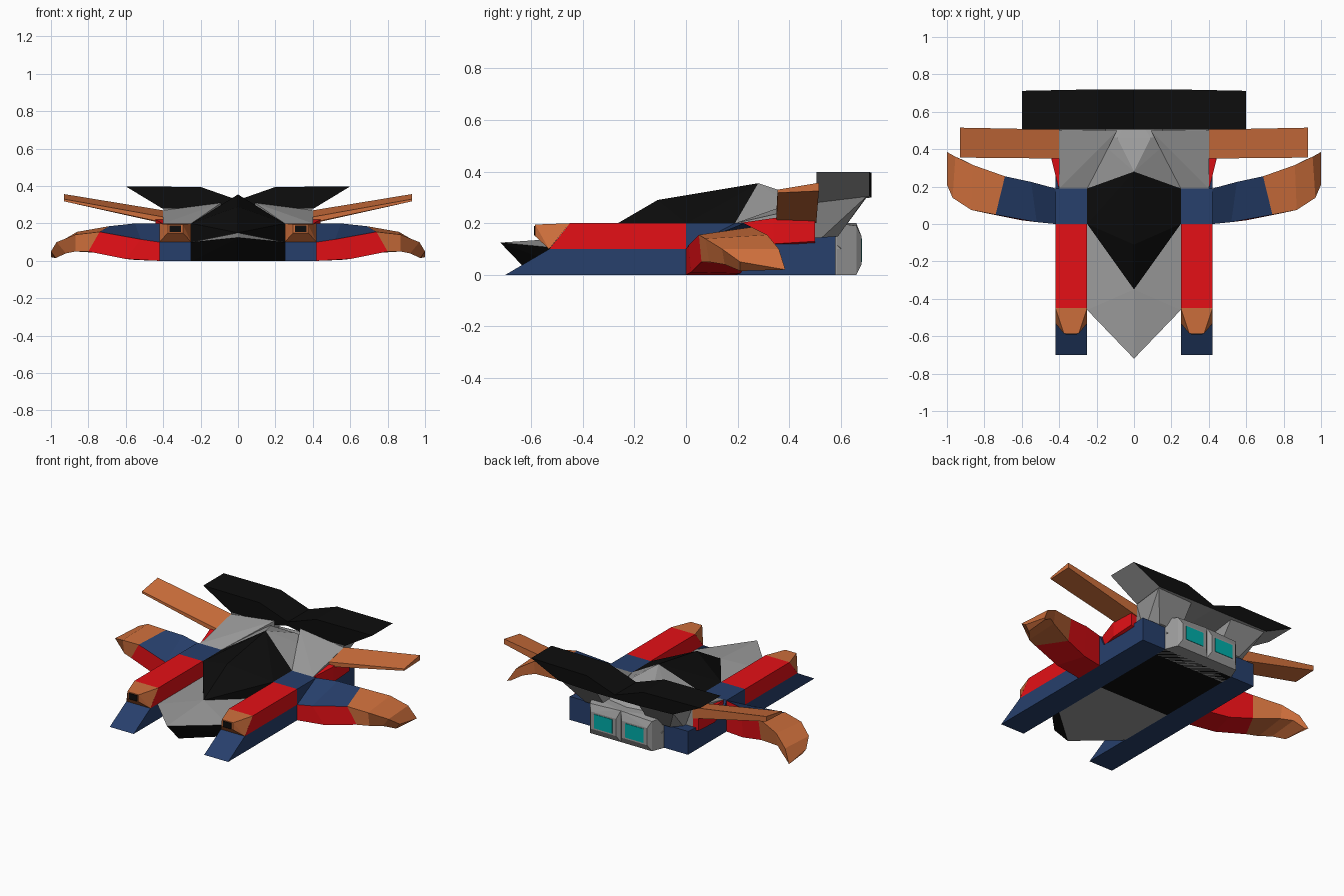
import bpy, bmesh

if "Cube" in bpy.data.objects:
    bpy.data.objects.remove(bpy.data.objects["Cube"])

COLOURS = {
    "blue": (0.02, 0.05, 0.15), "red": (0.78, 0.005, 0.008),
    "orange": (0.62, 0.16, 0.045), "black": (0.004, 0.004, 0.004),
    "teal": (0.0, 0.42, 0.40), "grey": (0.33, 0.33, 0.33),
}
MATS = {}
for key, rgb in COLOURS.items():
    MATS[key] = bpy.data.materials.new(key)
    MATS[key].diffuse_color = (*rgb, 1)


def finish(name, bm, colours, mirror):
    bmesh.ops.recalc_face_normals(bm, faces=bm.faces)
    me = bpy.data.meshes.new(name)
    bm.to_mesh(me)
    bm.free()
    for c in colours:
        me.materials.append(MATS[c])
    ob = bpy.data.objects.new(name, me)
    bpy.context.collection.objects.link(ob)
    if mirror:
        ob.modifiers.new("mirror", 'MIRROR').use_mirror_merge = False
    return ob


def solid(name, colour, pts, mirror=True, both=False):
    """Convex faceted block around points; both=True adds the points at -x."""
    if both:
        pts = pts + [(-x, y, z) for x, y, z in pts if x > 0]
    bm = bmesh.new()
    for p in pts:
        bm.verts.new(p)
    res = bmesh.ops.convex_hull(bm, input=bm.verts[:])
    junk = {g for g in res["geom_interior"] + res["geom_unused"]
            if isinstance(g, bmesh.types.BMVert)}
    bmesh.ops.delete(bm, geom=list(junk), context='VERTS')
    bmesh.ops.dissolve_limit(bm, angle_limit=0.02, verts=bm.verts[:], edges=bm.edges[:])
    return finish(name, bm, [colour], mirror and not both)


def loft(name, sections, colours, strips, mirror=True):
    """Skin equal-length sections; strips gives the colour index of each side."""
    bm = bmesh.new()
    rings = [[bm.verts.new(p) for p in s] for s in sections]
    n = len(rings[0])
    for a, b in zip(rings, rings[1:]):
        for i in range(n):
            j = (i + 1) % n
            bm.faces.new((a[i], a[j], b[j], b[i])).material_index = strips[i]
    bm.faces.new(rings[0])
    bm.faces.new(rings[-1][::-1])
    return finish(name, bm, colours, mirror)


def box(x0, x1, y0, y1, z0, z1):
    return [(x, y, z) for x in (x0, x1) for y in (y0, y1) for z in (z0, z1)]


def prism(x0, x1, profile):
    return [(x, y, z) for x in (x0, x1) for y, z in profile]


# Nose hull: grey deck and belly, black chin
nose = solid("nose_hull", "grey", [
    (0, -.72, .125), (.25, -.46, .10), (.25, 0, .10), (0, -.35, .15), (0, 0, .15),
    (0, -.60, 0), (.25, -.38, 0), (.25, 0, 0)], both=True)
nose.data.materials.append(MATS["black"])
for f in nose.data.polygons:
    if f.normal.y < -.2 and f.normal.z < -.1:
        f.material_index = 1

# Rear hull and canopy
solid("rear_hull", "black", box(-.25, .25, 0, .58, 0, .12), mirror=False)
solid("canopy", "black", [
    (0, -.35, .15), (0, -.11, .29), (0, .28, .355), (.25, 0, .10), (.25, 0, .2),
    (.25, .19, .2), (.25, .19, .10), (0, .28, .12)], both=True)

# Grey shoulders rising behind the canopy to a split back
solid("shoulder", "grey", [
    (.25, .19, .2), (.40, .19, .2), (.40, .5, .27), (.09, .5, .31),
    (.25, .19, .12), (.40, .19, .12), (.40, .5, .13), (.09, .5, .13)])
solid("spine", "grey", [
    (0, .28, .355), (.25, .19, .2), (.09, .46, .295), (0, .5, .23),
    (.25, .5, .2), (.25, .19, .1), (.25, .6, .1), (0, .6, .2), (.14, .6, .18)], both=True)

# Long side nacelles, with a cannon on each
solid("nacelle", "blue", prism(.25, .42, [(-.70, 0), (-.53, .1), (.58, .1), (.58, 0)]))
solid("nacelle_hub", "blue", prism(.25, .42, [(0, .1), (0, .2), (.19, .2), (.24, .1)]))
solid("nacelle_tail", "blue", prism(.25, .42, [(.2, .1), (.2, .12), (.5, .13), (.58, .15), (.58, .1)]))
solid("cannon_body", "red", prism(.25, .42, [(-.53, .1), (-.45, .2), (0, .2), (0, .1)]))
solid("cannon_tip", "orange", prism(.25, .42, [(-.531, .1), (-.45, .2)])
      + prism(.295, .375, [(-.585, .15), (-.585, .195)]))
solid("muzzle", "black", box(.305, .365, -.59, -.57, .153, .19))

# Red pods below the upper wings
solid("wing_pod", "red", prism(.38, .405, [(.20, .12), (.20, .2), (.5, .12), (.5, .24)])
      + prism(.43, .44, [(.34, .12), (.34, .22), (.5, .13), (.5, .21)]))

# Lower wings: blue and red inner panel, drooping orange tip
tip_root = [(.74, .05, .155), (.69, .255, .185), (.70, .24, .04), (.80, .06, .05)]
loft("lower_wing", [
    [(.42, 0, .1), (.42, .19, .2), (.42, .19, 0), (.42, 0, 0)],
    [(.52, .01, .115), (.55, .225, .2), (.55, .21, .005), (.60, .02, .01)],
    tip_root], ["blue", "red"], [0, 1, 1, 1])
loft("lower_wing_tip", [
    tip_root,
    [(.87, .075, .14), (.86, .315, .155), (.86, .30, .07), (.87, .09, .05)],
    [(.97, .14, .10), (.955, .36, .10), (.92, .345, .06), (.92, .15, .04)],
    [(1.0, .21, .05), (1.0, .385, .02), (.985, .37, .02), (.975, .21, .015)]],
    ["orange"], [0, 0, 0, 0])

# Upper wings
loft("upper_wing", [
    [(.40, .35, .235), (.40, .505, .27), (.40, .505, .20), (.40, .35, .205)],
    [(.93, .355, .33), (.93, .515, .357), (.93, .515, .325), (.93, .355, .318)]],
    ["orange"], [0, 0, 0, 0])

# Gull-shaped spoiler: black top, grey underside
half = [(0, .325), (.2, .395), (.6, .398), (.405, .28), (.15, .27), (0, .30)]
rear_dz = [0, 0, 0, .025, .03, 0]
loft("spoiler", [
    [(x, .505, z) for x, z in half],
    [(x, .72 if x < .3 else .712, z + d) for (x, z), d in zip(half, rear_dz)]],
    ["black", "grey"], [0, 0, 1, 1, 1, 0])

# Struts from the hull to the spoiler
solid("spoiler_strut", "grey", [
    (.40, .5, .28), (.15, .5, .275), (.40, .70, .304), (.15, .70, .30),
    (.34, .5, .12), (.15, .5, .12), (.30, .59, .15), (.15, .59, .15)])

# Twin engines with glowing nozzles
solid("engine", "grey", box(.0, .25, .5, .585, 0, .2)
      + [(.0, .66, 0), (.22, .66, 0), (.0, .66, .2), (.22, .66, .19),
         (.02, .68, .04), (.20, .68, .04), (.02, .68, .15), (.20, .68, .15)])
solid("nozzle", "teal", box(.045, .175, .67, .683, .05, .14))

for m in bpy.data.materials:
    if m.users and not m.is_grease_pencil:
        m.use_nodes = True
        m.node_tree.nodes["Principled BSDF"].inputs["Base Color"].default_value = m.diffuse_color
